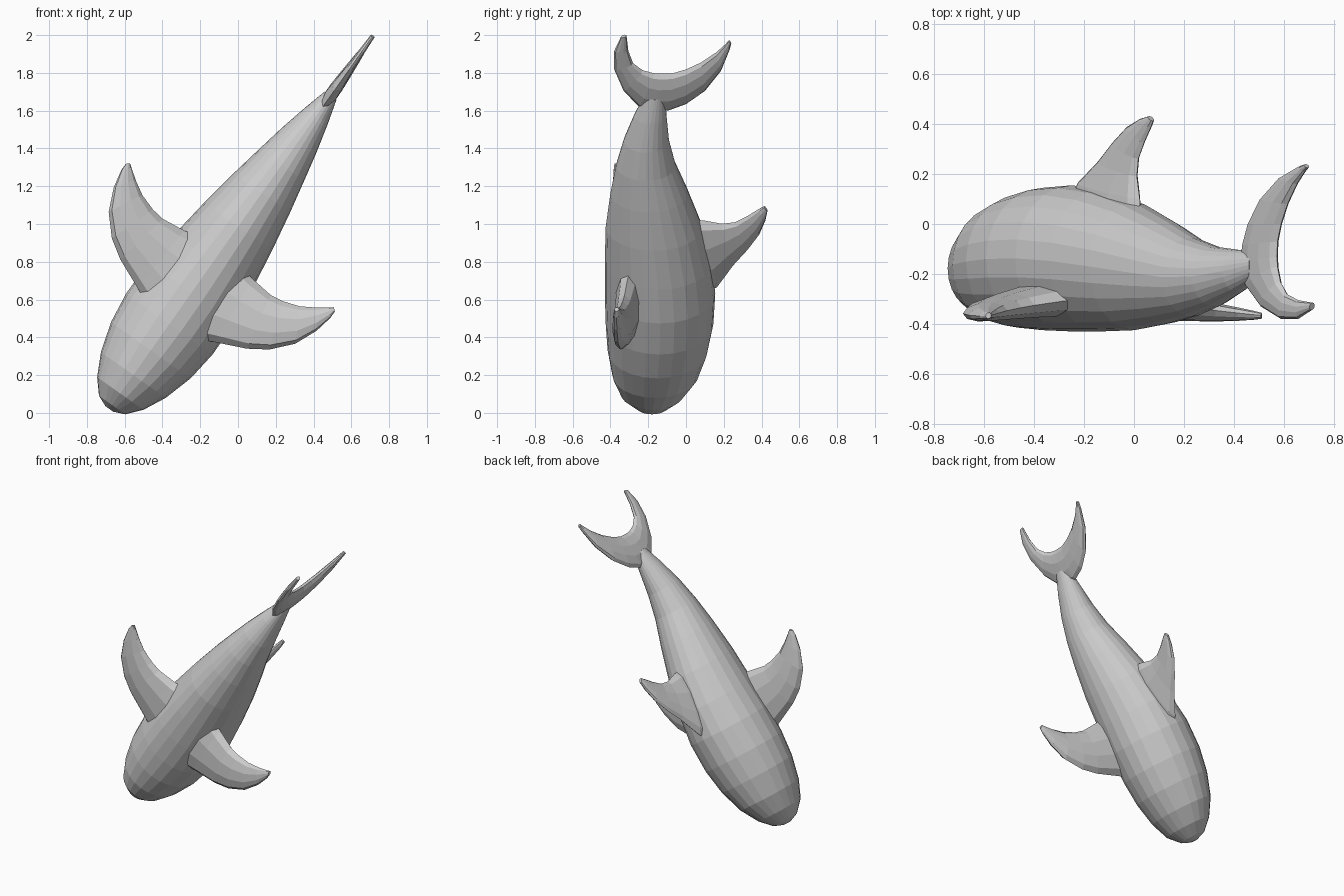
import bpy, bmesh, math
from mathutils import Vector

# Body frame: the animal lies along a line tilted in the XZ plane
NOSE = Vector((-0.681, 0, 0.021))
ALONG = Vector((0.577, 0, 0.817))
SIDE = Vector((0.817, 0, -0.577))
UP = Vector((0, 1, 0))


def place(s, u, y):
    return NOSE + ALONG * s + SIDE * u + UP * y


def loft(name, rings):
    """Skin a list of equal-length rings of local points and cap the ends."""
    bm = bmesh.new()
    rows = [[bm.verts.new(place(*p)) for p in ring] for ring in rings]
    n = len(rows[0])
    for a, b in zip(rows, rows[1:]):
        for i in range(n):
            j = (i + 1) % n
            bm.faces.new((a[i], a[j], b[j], b[i]))
    bm.faces.new(rows[0])
    bm.faces.new(rows[-1])
    bmesh.ops.recalc_face_normals(bm, faces=bm.faces)
    mesh = bpy.data.meshes.new(name)
    bm.to_mesh(mesh)
    bm.free()
    obj = bpy.data.objects.new(name, mesh)
    bpy.context.collection.objects.link(obj)
    return obj


def fin_rings(stations, thick, base=0.018, sides=10):
    """Each station is (lead a, lead b, trail a, trail b); gives (a, b, thickness) rings."""
    rings = []
    for la, lb, ta, tb in stations:
        lead, trail = Vector((la, lb)), Vector((ta, tb))
        half = (base + thick * (lead - trail).length) / 2
        ring = []
        for k in range(sides):
            ang = 2 * math.pi * k / sides
            p = lead.lerp(trail, 0.5 - 0.5 * math.cos(ang))
            ring.append((p.x, p.y, half * math.sin(ang)))
        rings.append(ring)
    return rings


# Body: distance from nose, half width, back height, belly height
sections = [
    (0.0, 0.025, -0.155, -0.21), (0.025, 0.085, -0.09, -0.27),
    (0.10, 0.15, -0.01, -0.345), (0.22, 0.21, 0.065, -0.39),
    (0.38, 0.258, 0.115, -0.415), (0.55, 0.28, 0.145, -0.425),
    (0.75, 0.278, 0.155, -0.43), (0.95, 0.253, 0.135, -0.43),
    (1.18, 0.22, 0.085, -0.425), (1.40, 0.182, 0.012, -0.40),
    (1.58, 0.146, -0.055, -0.37), (1.74, 0.113, -0.09, -0.33),
    (1.90, 0.074, -0.103, -0.275), (2.03, 0.038, -0.11, -0.22)]
rings = []
for s, w, top, bottom in sections:
    mid, h = (top + bottom) / 2, (top - bottom) / 2
    rings.append([(s, w * math.cos(t), mid + h * math.sin(t))
                  for t in (2 * math.pi * k / 24 for k in range(24))])
loft("body", rings)

# Dorsal fin on the back
dorsal = [
    (0.70, 0.05, 1.23, 0.0), (0.79, 0.165, 1.22, 0.10),
    (0.93, 0.25, 1.20, 0.19), (1.03, 0.325, 1.21, 0.26),
    (1.13, 0.388, 1.25, 0.325), (1.22, 0.42, 1.295, 0.385),
    (1.285, 0.432, 1.312, 0.412)]
loft("dorsal_fin", [[(s, t, y) for s, y, t in r] for r in fin_rings(dorsal, 0.2)])

# Tail fin, from lower tip to upper tip
tail = [
    (2.41, -0.345, 2.42, -0.315), (2.32, -0.38, 2.32, -0.305),
    (2.20, -0.38, 2.24, -0.28), (2.06, -0.33, 2.195, -0.23),
    (1.96, -0.25, 2.175, -0.17), (1.93, -0.17, 2.172, -0.13),
    (1.935, -0.09, 2.175, -0.07), (1.975, 0.0, 2.20, 0.0),
    (2.06, 0.10, 2.245, 0.08), (2.19, 0.185, 2.31, 0.16),
    (2.33, 0.232, 2.365, 0.21), (2.37, 0.24, 2.385, 0.225)]
loft("tail_fin", [[(s, t, y) for s, y, t in r] for r in fin_rings(tail, 0.22)])

# Pair of side fins, drooping slightly toward the tips
pectoral = [
    (0.54, 0.10, 1.03, 0.10), (0.61, 0.25, 1.00, 0.22),
    (0.68, 0.41, 0.985, 0.35), (0.745, 0.51, 0.995, 0.42),
    (0.85, 0.605, 1.025, 0.51), (0.97, 0.657, 1.07, 0.585),
    (1.07, 0.678, 1.11, 0.64), (1.11, 0.677, 1.125, 0.66)]
for side, label in ((1, "right"), (-1, "left")):
    loft("side_fin_" + label,
         [[(s, side * u, t - 0.28 - 0.13 * u) for s, u, t in r]
          for r in fin_rings(pectoral, 0.29)])
